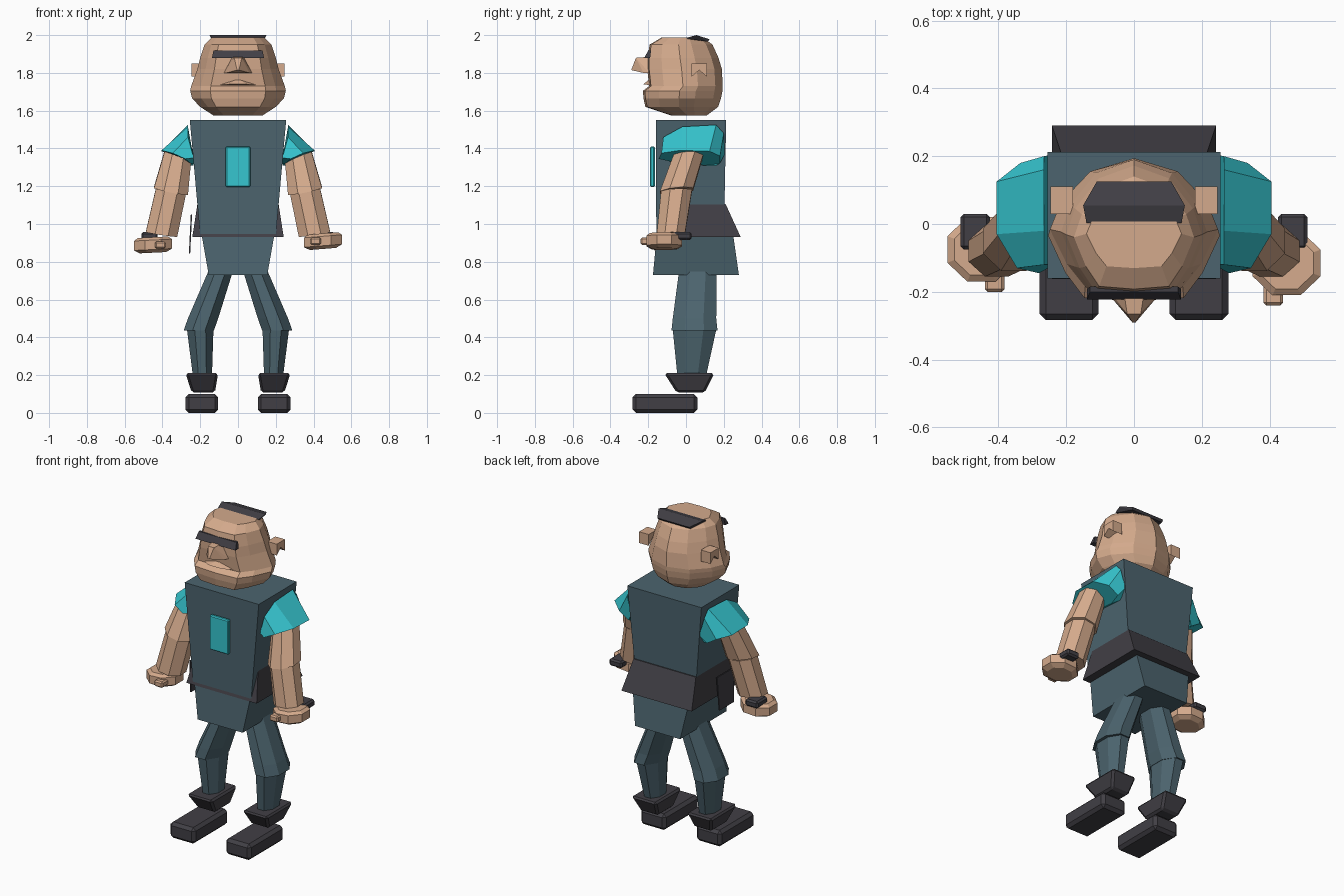
import bpy, bmesh, math
from mathutils import Vector, Matrix

if "Cube" in bpy.data.objects:
    bpy.data.objects.remove(bpy.data.objects["Cube"])


def material(name, rgb):
    lin = [((c / 255 + 0.055) / 1.055) ** 2.4 for c in rgb]
    m = bpy.data.materials.new(name)
    m.diffuse_color = (*lin, 1)
    m.use_nodes = True
    m.node_tree.nodes["Principled BSDF"].inputs["Base Color"].default_value = m.diffuse_color
    return m


SKIN = material("skin", (212, 170, 140))
CLOTH = material("slate cloth", (76, 100, 110))
TEAL = material("bright teal", (54, 198, 208))
DARK = material("charcoal", (65, 63, 69))


def finish(name, bm, mat):
    bmesh.ops.recalc_face_normals(bm, faces=bm.faces)
    me = bpy.data.meshes.new(name)
    bm.to_mesh(me)
    bm.free()
    me.materials.append(mat)
    ob = bpy.data.objects.new(name, me)
    bpy.context.collection.objects.link(ob)
    return ob


def loft(name, rings, mat):
    """Skin matching rings of points and cap both ends."""
    bm = bmesh.new()
    rows = [[bm.verts.new(p) for p in r] for r in rings]
    n = len(rows[0])
    for a, b in zip(rows, rows[1:]):
        for i in range(n):
            j = (i + 1) % n
            bm.faces.new((a[i], a[j], b[j], b[i]))
    bm.faces.new(rows[0])
    bm.faces.new(rows[-1])
    return finish(name, bm, mat)


def hull(name, pts, mat):
    bm = bmesh.new()
    for p in pts:
        bm.verts.new(p)
    bmesh.ops.convex_hull(bm, input=bm.verts)
    bmesh.ops.dissolve_limit(bm, angle_limit=0.01, verts=bm.verts, edges=bm.edges)
    return finish(name, bm, mat)


def rect(x0, x1, y0, y1, z):
    return [(x0, y0, z), (x1, y0, z), (x1, y1, z), (x0, y1, z)]


def block(name, low, high, mat, bevel=0):
    ob = loft(name, [rect(*low), rect(*high)], mat)
    if bevel:
        b = ob.modifiers.new("bevel", "BEVEL")
        b.width = bevel
        b.segments = 1
    return ob


def ngon(c, rx, ry, n=8, slope_x=0, slope_y=0):
    """Horizontal polygon with flat sides, tilted by the slopes."""
    k = 1 / math.cos(math.pi / n)
    pts = []
    for i in range(n):
        a = math.tau * (i + 0.5) / n
        dx, dy = rx * k * math.cos(a), ry * k * math.sin(a)
        pts.append((c[0] + dx, c[1] + dy, c[2] + dx * slope_x + dy * slope_y))
    return pts


def flip(pts, s):
    return [(p[0] * s, p[1], p[2]) for p in pts]


# Torso, pelvis, flared belt, chest badge and hip plate
block("torso", (-.2, .2, -.157, .2, .935), (-.255, .255, -.16, .213, 1.55), CLOTH)
block("pelvis", (-.155, .155, -.175, .28, .73), (-.192, .192, -.155, .25, .94), CLOTH)
block("belt", (-.242, .242, -.162, .29, .93), (-.215, .215, -.11, .21, 1.105), DARK)
block("chest_badge", (-.065, .065, -.19, -.165, 1.195), (-.065, .065, -.19, -.165, 1.41), TEAL, .006)
block("hip_plate", (-.26, -.253, -.1, .04, .845), (-.25, -.243, -.12, .05, 1.05), DARK)

# Head: half outline, mirrored, scaled ring by ring
half = [(0, 1), (.52, .8), (.87, .33), (1, -.08), (.8, -.6), (.58, -.95), (0, -1)]
outline = half + [(-x, t) for x, t in half[-2:0:-1]]
levels = [(1.575, .13, -.08, .11), (1.62, .2, -.215, .17), (1.665, .243, -.225, .185),
          (1.705, .253, -.228, .193), (1.73, .248, -.195, .194), (1.82, .215, -.205, .19),
          (1.88, .2, -.205, .172), (1.95, .177, -.192, .14), (1.987, .14, -.13, .09)]
loft("head", [[(x * w, (f + b) / 2 + t * (b - f) / 2, z) for x, t in outline]
              for z, w, f, b in levels], SKIN)

# Face: nose, lips, brow, and a hair patch on the crown
hull("nose", [(s * x, y, z) for s in (-1, 1) for x, y, z in
              [(.075, -.195, 1.80), (.03, -.2, 1.885), (.06, -.225, 1.80),
               (.005, -.29, 1.815), (.02, -.265, 1.88)]], SKIN)
hull("upper_lip", [(-.1, -.19, 1.735), (.1, -.19, 1.735), (0, -.19, 1.77),
                   (-.045, -.225, 1.74), (.045, -.225, 1.74)], SKIN)
hull("brow", [(s * x, y, z) for s in (-1, 1) for x, y, z in
              [(.138, -.222, 1.878), (.138, -.19, 1.878), (.13, -.2, 1.918), (.13, -.185, 1.918)]], DARK)
hull("hair_patch", [(s * x, y, z) for s in (-1, 1) for x, y, z in
                    [(.14, .003, 1.986), (.15, .055, 2.0), (.11, .125, 1.978),
                     (.14, .01, 1.98), (.11, .115, 1.965)]], DARK)

ear = [(.03, 1.85), (.11, 1.85), (.11, 1.78), (.07, 1.815), (.03, 1.78)]
sleeve_in = [(-.12, 1.46), (-.02, 1.515), (.16, 1.525), (.2, 1.48),
             (.205, 1.37), (.16, 1.31), (.02, 1.32), (-.12, 1.35)]
sleeve_out = [(.345, -.13, 1.375), (.405, -.03, 1.39), (.405, .125, 1.385), (.335, .18, 1.36),
              (.27, .18, 1.32), (.25, .1, 1.31), (.25, -.03, 1.32), (.28, -.145, 1.345)]

for s, side in ((1, "right"), (-1, "left")):
    # Notched ear
    loft(side + "_ear", [[(s * x, y, z) for y, z in ear] for x in (.18, .246)], SKIN)

    # Sleeve and arm
    loft(side + "_sleeve", [[(s * (.265 if z > 1.4 else .235), y, z) for y, z in sleeve_in],
                            flip(sleeve_out, s)], TEAL)
    loft(side + "_upper_arm", [flip(ngon(c, rx, ry, 8, .2, .1), s) for c, rx, ry in
                               [((.315, .02, 1.385), .07, .08), ((.355, -.05, 1.175), .09, .088)]], SKIN)
    loft(side + "_forearm", [flip(ngon(c, rx, ry, 8, .15, .05), s) for c, rx, ry in
                             [((.355, -.05, 1.175), .08, .082), ((.405, -.08, .945), .083, .075)]], SKIN)

    # Hand as a chamfered disc, thumb and wrist block
    hy, hz, tilt = (-.115, .91, .08) if s > 0 else (-.075, .89, -.05)
    loft(side + "_hand", [flip(ngon((.45, hy, hz + dz), r, r * .95, 8, tilt), s) for dz, r in
                          [(-.042, .07), (-.025, .1), (.025, .1), (.04, .08)]], SKIN)
    ty = hy - .125
    block(side + "_thumb", tuple(sorted((s * .382, s * .44))) + (ty, ty + .09, hz - .02),
          tuple(sorted((s * .382, s * .44))) + (ty, ty + .09, hz + .018), SKIN, .008)
    x0, x1 = sorted((s * .425, s * .512))
    block(side + "_wrist_block", (x0, x1, -.075, .03, .915), (x0, x1, -.075, .03, .958), DARK, .01)

    # Leg
    loft(side + "_thigh", [flip(ngon(c, rx, ry, 8), s) for c, rx, ry in
                           [((.092, .063, .75), .065, .1), ((.185, .045, .5), .08, .115),
                            ((.208, .045, .435), .08, .122)]], CLOTH)
    loft(side + "_shin", [flip(ngon(c, rx, ry, 8), s) for c, rx, ry in
                          [((.2, .045, .44), .07, .115), ((.188, .03, .19), .05, .075)]], CLOTH)

    # Flared boot cuff and shoe
    x0, x1 = sorted((s * .122, s * .245))
    X0, X1 = sorted((s * .105, s * .278))
    block(side + "_boot_cuff", (x0, x1, -.05, .1, .108), (X0, X1, -.115, .15, .21), DARK, .012)
    block(side + "_shoe", (X0, X1, -.283, .06, 0), (X0, X1, -.283, .06, .1), DARK, .018)
